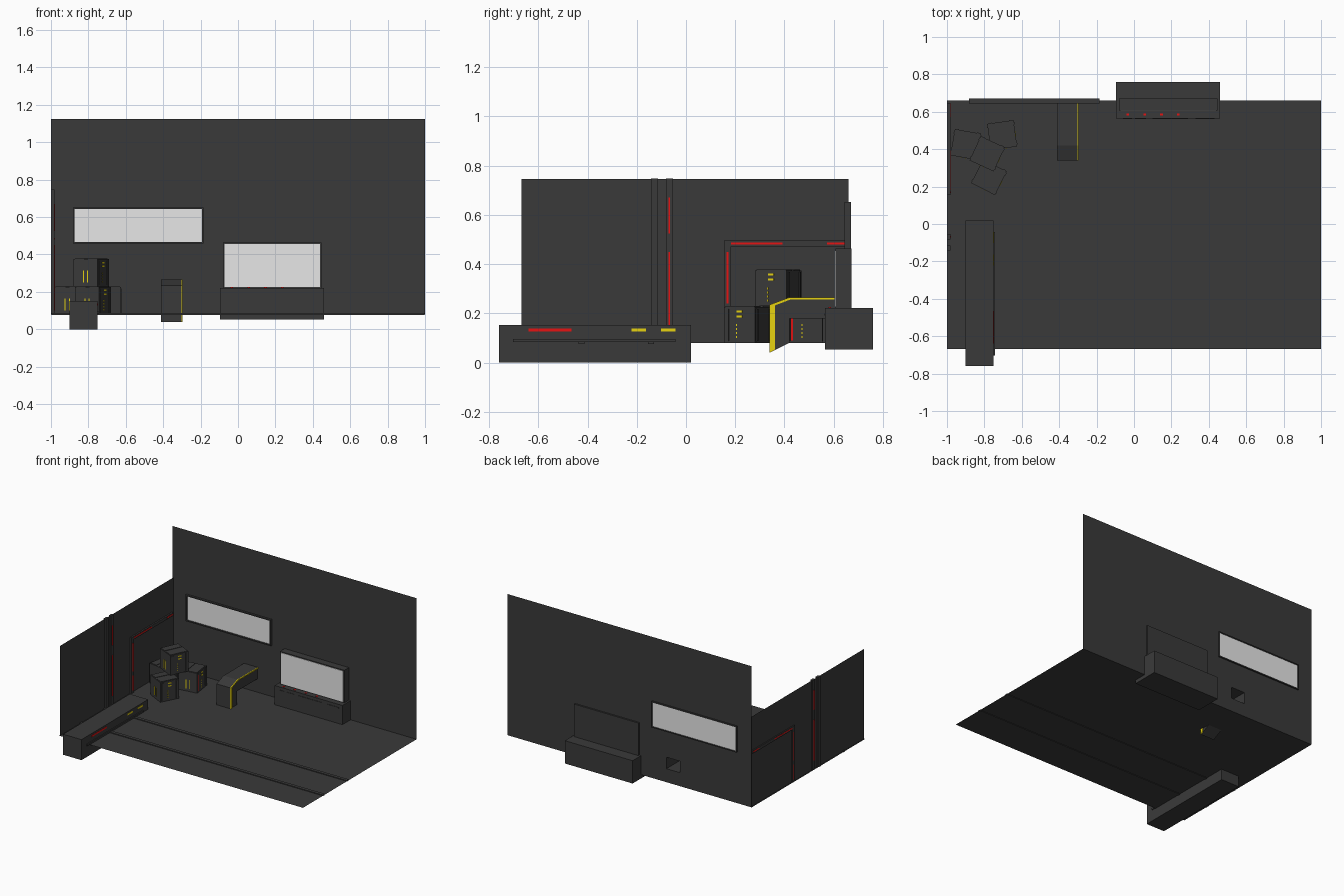
import bpy, bmesh, math
from mathutils import Matrix, Vector

if "Cube" in bpy.data.objects:
    bpy.data.objects.remove(bpy.data.objects["Cube"])


def material(name, rgb):
    m = bpy.data.materials.new(name)
    m.diffuse_color = (*rgb, 1)
    m.use_nodes = True
    m.node_tree.nodes["Principled BSDF"].inputs["Base Color"].default_value = m.diffuse_color
    return m


DARK = material("charcoal", (0.042, 0.042, 0.042))
LIGHT = material("pale_glass", (0.8, 0.8, 0.8))
RED = material("red_light", (0.8, 0.006, 0.006))
YELLOW = material("yellow_light", (0.8, 0.65, 0.005))


def finish(name, bm, mat, matrix=None):
    me = bpy.data.meshes.new(name)
    bmesh.ops.recalc_face_normals(bm, faces=bm.faces)
    bm.to_mesh(me)
    bm.free()
    me.materials.append(mat)
    ob = bpy.data.objects.new(name, me)
    if matrix:
        ob.matrix_world = matrix
    bpy.context.collection.objects.link(ob)
    return ob


def box(name, x, y, z, mat=DARK, matrix=None):
    """Box from (min, max) ranges on each axis."""
    bm = bmesh.new()
    size = [r[1] - r[0] for r in (x, y, z)]
    mid = Vector([(r[0] + r[1]) / 2 for r in (x, y, z)])
    bmesh.ops.create_cube(bm, size=1, matrix=Matrix.Translation(mid) @ Matrix.Diagonal((*size, 1)))
    return finish(name, bm, mat, matrix)


def sheet(name, quads, mat=DARK):
    """Flat quads, each given as four corners."""
    bm = bmesh.new()
    for q in quads:
        bm.faces.new([bm.verts.new(p) for p in q])
    bmesh.ops.remove_doubles(bm, verts=bm.verts, dist=1e-5)
    return finish(name, bm, mat)


FLOOR, BACK, LEFT = 0.08, 0.66, -0.992

# Floor and left wall
sheet("floor", [[(-1, -0.668, FLOOR), (1, -0.668, FLOOR), (1, BACK, FLOOR), (-1, BACK, FLOOR)]])
sheet("left_wall", [[(LEFT, -0.668, FLOOR), (LEFT, BACK, FLOOR), (LEFT, BACK, 0.745), (LEFT, -0.668, 0.745)]])

# Back wall with an opening for the chute
xs, zs = (-1, -0.413, -0.302, 1), (FLOOR, 0.18, 0.265, 1.125)
sheet("back_wall", [[(xs[i], BACK, zs[j]), (xs[i + 1], BACK, zs[j]),
                     (xs[i + 1], BACK, zs[j + 1]), (xs[i], BACK, zs[j + 1])]
                    for i in range(3) for j in range(3) if (i, j) != (1, 1)])

# Floor rails
for i, y in enumerate((-0.143, -0.424)):
    box(f"floor_rail_{i}", (-0.998, 0.998), (y - 0.012, y + 0.012), (FLOOR - 0.004, FLOOR + 0.006))

# Window: frame bars around a pane seen from both sides
wx, wz, t = (-0.882, -0.184), (0.458, 0.652), 0.008
for i, z in enumerate((wz[0], wz[1] - t)):
    box(f"window_rail_{i}", wx, (0.645, 0.67), (z, z + t))
for i, x in enumerate((wx[0], wx[1] - t)):
    box(f"window_stile_{i}", (x, x + t), (0.645, 0.67), (wz[0] + t, wz[1] - t))
box("window_pane", (wx[0] + t, wx[1] - t), (0.655, 0.665), (wz[0] + t, wz[1] - t), LIGHT)

# Upright wall bars, the second with red lights
for i, y in enumerate((-0.143, -0.082)):
    box(f"wall_bar_{i}", (-1, -0.981), (y, y + 0.029), (FLOOR, 0.747))
for i, z in enumerate(((0.15, 0.45), (0.525, 0.67))):
    box(f"wall_bar_light_{i}", (-1.001, -0.979), (-0.072, -0.064), z, RED)

# Doorway frame with red lights
box("door_post", (-1, -0.981), (0.155, 0.183), (FLOOR, 0.495))
box("door_lintel", (-1, -0.981), (0.183, 0.645), (0.472, 0.495))
for i, z in enumerate(((0.1, 0.21), (0.24, 0.45))):
    box(f"door_post_light_{i}", (-1.001, -0.979), (0.165, 0.173), z, RED)
for i, y in enumerate(((0.183, 0.393), (0.572, 0.645))):
    box(f"door_lintel_light_{i}", (-1.001, -0.979), y, (0.48, 0.488), RED)

# Long front beam with side rail and lights
box("beam", (-0.9, -0.75), (-0.76, 0.02), (0, 0.152))
box("beam_side_rail", (-0.75, -0.743), (-0.702, -0.042), (0.083, 0.096))
for i, (y, mat) in enumerate((((-0.64, -0.465), RED), ((-0.222, -0.163), YELLOW), ((-0.102, -0.042), YELLOW))):
    box(f"beam_light_{i}", (-0.752, -0.748), y, (0.126, 0.138), mat)

# Console with screen and small front keys
box("console", (-0.095, 0.46), (0.565, 0.76), (0.053, 0.222))
box("screen_housing", (-0.08, 0.446), (0.607, 0.672), (0.222, 0.463))
box("screen", (-0.072, 0.438), (0.604, 0.607), (0.226, 0.456), LIGHT)
for i, (x, w) in enumerate(((-0.06, 0.05), (0.005, 0.06), (0.1, 0.19), (0.33, 0.1))):
    box(f"console_key_{i}", (x, x + w), (0.562, 0.565), (0.192, 0.2))
for i in range(4):
    x = -0.04 + i * 0.09
    box(f"console_button_{i}", (x, x + 0.014), (0.58, 0.59), (0.222, 0.225), RED)

# Bent chute: extruded side profile, open where it meets the wall
profile = [(BACK, 0.265), (0.42, 0.265), (0.34, 0.235), (0.34, 0.04),
           (0.42, 0.08), (0.42, 0.18), (BACK, 0.18)]
x0, x1 = -0.413, -0.302
quads = [[(x0, *a), (x1, *a), (x1, *b), (x0, *b)] for a, b in zip(profile, profile[1:])]
for x in (x0, x1):
    quads.append([(x, *profile[i]) for i in (0, 1, 5, 6)])
    quads.append([(x, *profile[i]) for i in (1, 2, 3, 4, 5)])
sheet("chute", quads)

# Yellow edge strip on the chute's right side
outer = [(BACK, 0.265), (0.42, 0.265), (0.34, 0.235), (0.34, 0.04)]
inner = [(BACK, 0.256), (0.424, 0.256), (0.361, 0.232), (0.361, 0.052)]
bm = bmesh.new()
for i in range(3):
    ring = (outer[i], outer[i + 1], inner[i + 1], inner[i])
    f = bm.faces.new([bm.verts.new((x1, *p)) for p in ring])
bmesh.ops.remove_doubles(bm, verts=bm.verts, dist=1e-5)
ext = bmesh.ops.extrude_face_region(bm, geom=bm.faces[:])
bmesh.ops.translate(bm, vec=(0.006, 0, 0), verts=[g for g in ext["geom"] if isinstance(g, bmesh.types.BMVert)])
finish("chute_edge_strip", bm, YELLOW)


# Crates: body, thin top plates, strips on front and dots on the side
def crate(name, cx, cy, z, angle, accent=YELLOW):
    m = Matrix.Translation((cx, cy, z)) @ Matrix.Rotation(math.radians(angle), 4, 'Z')
    h, r = 0.146, 0.071
    box(name, (-r, r), (-r, r), (0, h), matrix=m)
    for s in (-1, 1):
        box(f"{name}_lid", sorted((s * 0.012, s * 0.066)), (-0.066, 0.066), (h, h + 0.003), matrix=m)
        for k, turn in enumerate((0, 90, 180)):
            side = m @ Matrix.Rotation(math.radians(turn), 4, 'Z')
            c = s * 0.055
            box(f"{name}_rib_{k}", (r, r + 0.003), (c - 0.007, c + 0.007), (0.008, h - 0.008), matrix=side)
        # two upright strips on the front
        c = s * 0.012
        box(f"{name}_front_strip", (c - 0.003, c + 0.003), (-r - 0.002, -r), (0.02, 0.085), YELLOW, m)
        # two short bars near the top of the right side
        zc = 0.118 + s * 0.01
        box(f"{name}_side_bar", (r, r + 0.002), (-0.013, 0.013), (zc - 0.004, zc + 0.004), YELLOW, m)
    for k in range(4):
        zc = 0.02 + k * 0.016
        box(f"{name}_dot_{k}", (r, r + 0.002), (-0.016, -0.011), (zc, zc + 0.008), YELLOW, m)
    if accent is RED:
        box(f"{name}_red_strip", (r, r + 0.004), (-0.06, -0.052), (0.01, 0.13), RED, m)


crate("crate_left", -0.9, 0.425, FLOOR, -10)
crate("crate_right", -0.705, 0.475, FLOOR, 8, RED)
crate("crate_front", -0.775, 0.25, FLOOR, -27)
crate("crate_top", -0.785, 0.375, FLOOR + 0.149, -25)
